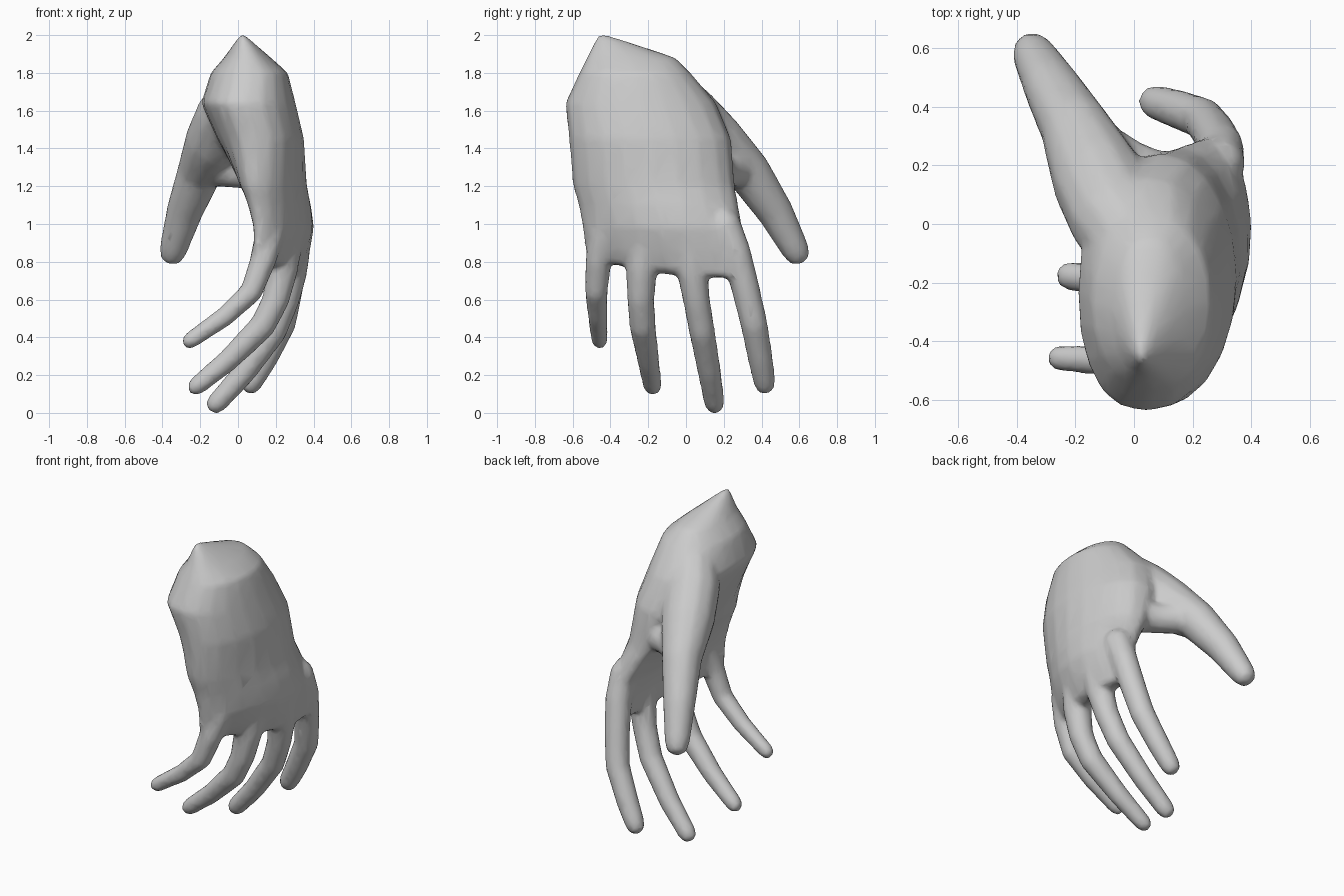
import bpy, bmesh, math
from mathutils import Vector

if "Cube" in bpy.data.objects:
    bpy.data.objects.remove(bpy.data.objects["Cube"])

bm = bmesh.new()


def skin(rings, start, end):
    """Join equal-sized rings of points into a closed shell with pointed ends."""
    vr = [[bm.verts.new(p) for p in r] for r in rings]
    n = len(vr[0])
    for a, b in zip(vr, vr[1:]):
        for i in range(n):
            j = (i + 1) % n
            bm.faces.new((a[i], a[j], b[j], b[i]))
    for r, tip in ((vr[0], start), (vr[-1], end)):
        t = bm.verts.new(tip)
        for i in range(n):
            bm.faces.new((r[i], r[(i + 1) % n], t))


def tube(pts, n=12):
    """Tapered, round-ended limb through (x, y, z, radius) points."""
    P = [Vector(p[:3]) for p in pts]
    R = [p[3] for p in pts]
    T = []
    for i in range(len(P)):
        T.append((P[min(i + 1, len(P) - 1)] - P[max(i - 1, 0)]).normalized())
    stations = [(P[0] - T[0] * R[0] * .6, R[0] * .75, T[0])]
    stations += list(zip(P, R, T))
    stations.append((P[-1] + T[-1] * R[-1] * .8, R[-1] * .78, T[-1]))
    rings = []
    for c, r, t in stations:
        u = t.cross(Vector((0, 1, 0))).normalized()
        v = t.cross(u)
        rings.append([c + r * (u * math.cos(k * math.tau / n) + v * math.sin(k * math.tau / n))
                      for k in range(n)])
    skin(rings, P[0] - T[0] * R[0], P[-1] + T[-1] * R[-1] * 1.2)


# Palm and wrist: z, centre x, centre y, half thickness, half width, tilt, bend
palm = [
    (0.76, .265, -.10, .065, .41, .095, .07),
    (0.86, .275, -.11, .09, .425, .09, .085),
    (0.98, .275, -.125, .12, .425, .07, .09),
    (1.10, .24, -.145, .145, .425, .05, .085),
    (1.20, .195, -.17, .17, .43, .03, .07),
    (1.45, .12, -.19, .23, .43, .0, .03),
    (1.64, .055, -.24, .25, .40, .0, .02),
    (1.80, .06, -.27, .205, .295, 0, 0),
    (1.88, .05, -.29, .125, .235, 0, 0),
]
rings = []
for z, cx, cy, a, b, tilt, bend in palm:
    ring = []
    slant = .05 if z < .8 else 0
    for k in range(20):
        t = k * math.tau / 20
        c, s = math.cos(t), math.sin(t)
        c = math.copysign(abs(c) ** .85, c)
        ring.append((cx + a * c + tilt * s - bend * s * s, cy + b * s, z - slant * s))
    rings.append(ring)
skin(rings, (.28, -.1, .73), (.02, -.46, 2.015))

# Little, ring, middle and index fingers
tube([(.17, -.43, .95, .08), (.13, -.465, .80, .07), (.07, -.475, .64, .062),
      (-.07, -.467, .51, .054), (-.25, -.458, .385, .046)])
tube([(.26, -.21, .95, .09), (.235, -.235, .76, .084), (.20, -.24, .60, .073),
      (.13, -.23, .46, .071), (-.05, -.20, .28, .06), (-.215, -.178, .145, .051)])
tube([(.30, .01, .95, .095), (.285, .035, .74, .082), (.255, .055, .60, .073),
      (.19, .085, .43, .07), (.03, .125, .21, .063), (-.11, .15, .055, .056)])
tube([(.29, .20, 1.0, .09), (.295, .265, .85, .08), (.27, .315, .66, .076),
      (.235, .36, .47, .073), (.14, .395, .28, .067), (.075, .415, .165, .06)])

# Thumb with its fleshy base, and the web joining it to the palm
tube([(.03, -.12, 1.72, .14), (-.06, .02, 1.57, .165), (-.125, .16, 1.43, .16),
      (-.205, .335, 1.27, .12), (-.285, .475, 1.06, .097), (-.342, .578, .865, .075)])
tube([(-.16, .29, 1.29, .09), (-.02, .2, 1.28, .09), (.1, .15, 1.27, .09)])

bmesh.ops.recalc_face_normals(bm, faces=bm.faces)
mesh = bpy.data.meshes.new("hand")
bm.to_mesh(mesh)
bm.free()
hand = bpy.data.objects.new("hand", mesh)
bpy.context.collection.objects.link(hand)

# Fuse the parts into one smooth, lightly faceted skin
fuse = hand.modifiers.new("fuse", 'REMESH')
fuse.mode = 'VOXEL'
fuse.voxel_size = .015
fuse.use_smooth_shade = True
soft = hand.modifiers.new("soften", 'SMOOTH')
soft.factor = .5
soft.iterations = 12
light = hand.modifiers.new("lighten", 'DECIMATE')
light.ratio = .15
